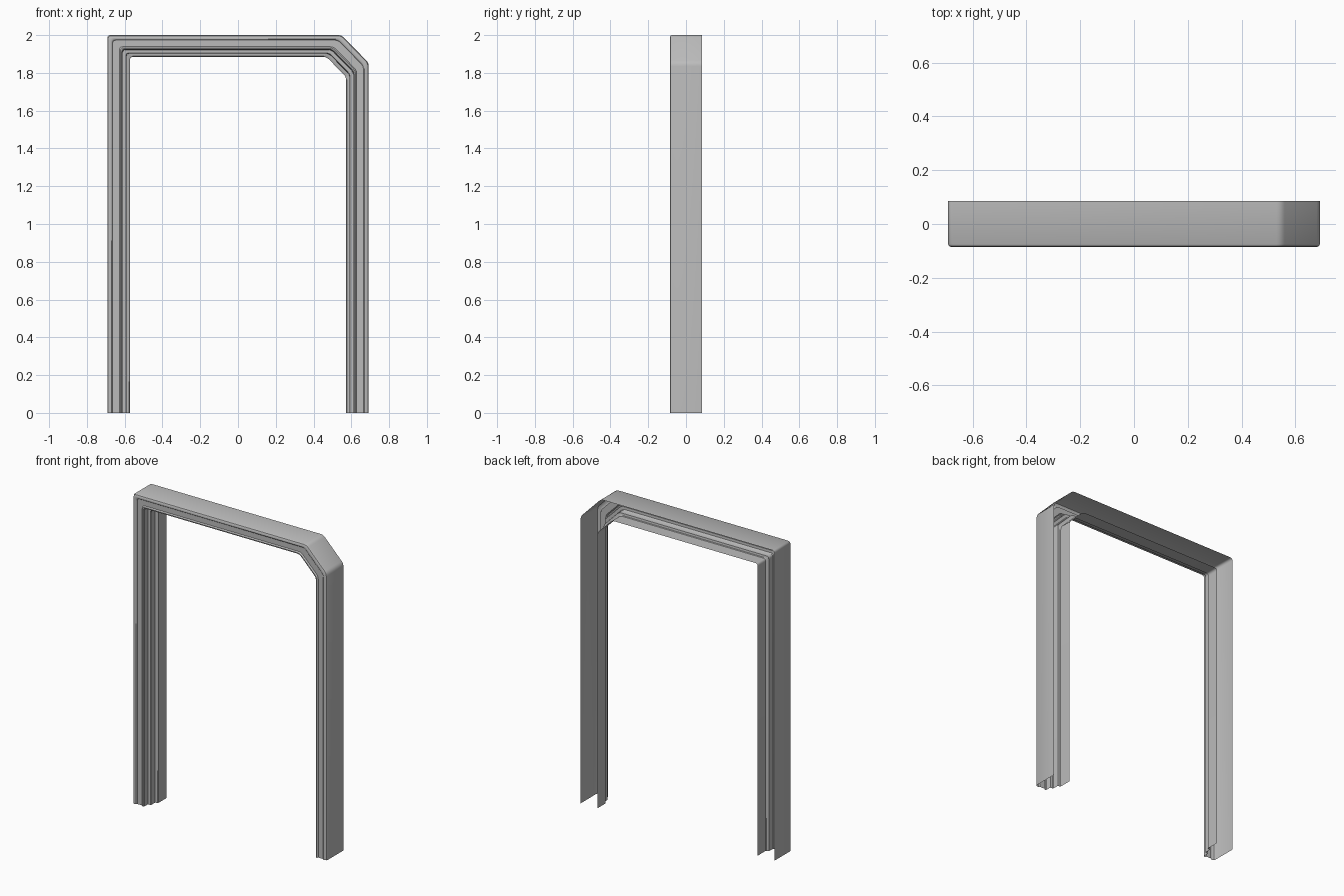
import bpy
import bmesh
from math import radians
from mathutils import Vector

if "Cube" in bpy.data.objects:
    bpy.data.objects.remove(bpy.data.objects["Cube"], do_unlink=True)

paint = bpy.data.materials.new("grey_paint")
paint.use_nodes = True
grey = (0.5, 0.5, 0.5, 1)
paint.diffuse_color = grey
paint.node_tree.nodes["Principled BSDF"].inputs["Base Color"].default_value = grey

WIDTH = 0.12
# Moulding cross-section: (distance inward from outer edge, y), open at the back
PROFILE = [(0, 0.086), (0, -0.074), (0.004, -0.082), (0.012, -0.086),
           (0.022, -0.086), (0.026, -0.083), (0.028, -0.078), (0.034, -0.078),
           (0.064, -0.078), (0.066, -0.083), (0.07, -0.086), (0.076, -0.085),
           (0.08, -0.08), (0.081, -0.046), (0.098, -0.045), (0.101, -0.041),
           (0.102, -0.002), (0.116, 0), (0.12, 0.004), (0.12, 0.086)]

# Outer and inner outlines in x, z: one square corner, one cut corner
OUTER = [(-0.692, 0), (-0.692, 2), (0.548, 2), (0.692, 1.853), (0.692, 0)]
INNER = [(-0.572, 0), (-0.572, 1.885), (0.468, 1.885), (0.572, 1.78), (0.572, 0)]


def rounded_path(t, cut=0.018, steps=4):
    """Outline at fraction t across the moulding, with eased corners."""
    pts = [Vector(a).lerp(Vector(b), t) for a, b in zip(OUTER, INNER)]
    path = [pts[0]]
    for before, corner, after in zip(pts, pts[1:], pts[2:]):
        a = corner + (before - corner).normalized() * cut
        b = corner + (after - corner).normalized() * cut
        for i in range(steps + 1):
            s = i / steps
            path.append(a.lerp(corner, s).lerp(corner.lerp(b, s), s))
    return path + [pts[-1]]


# Sweep the moulding around the opening
bm = bmesh.new()
rails = [[bm.verts.new((p.x, y, p.y)) for p in rounded_path(d / WIDTH)]
         for d, y in PROFILE]
for r0, r1 in zip(rails, rails[1:]):
    for i in range(len(r0) - 1):
        bm.faces.new((r0[i], r1[i], r1[i + 1], r0[i + 1]))

# Front faces must point towards -y
bm.normal_update()
if sum(f.normal.y * f.calc_area() for f in bm.faces) > 0:
    bmesh.ops.reverse_faces(bm, faces=bm.faces[:])

mesh = bpy.data.meshes.new("door_frame")
bm.to_mesh(mesh)
bm.free()
mesh.materials.append(paint)
frame = bpy.data.objects.new("door_frame", mesh)
bpy.context.collection.objects.link(frame)
bpy.ops.object.select_all(action="DESELECT")
frame.select_set(True)
bpy.context.view_layer.objects.active = frame
bpy.ops.object.shade_smooth_by_angle(angle=radians(35))
